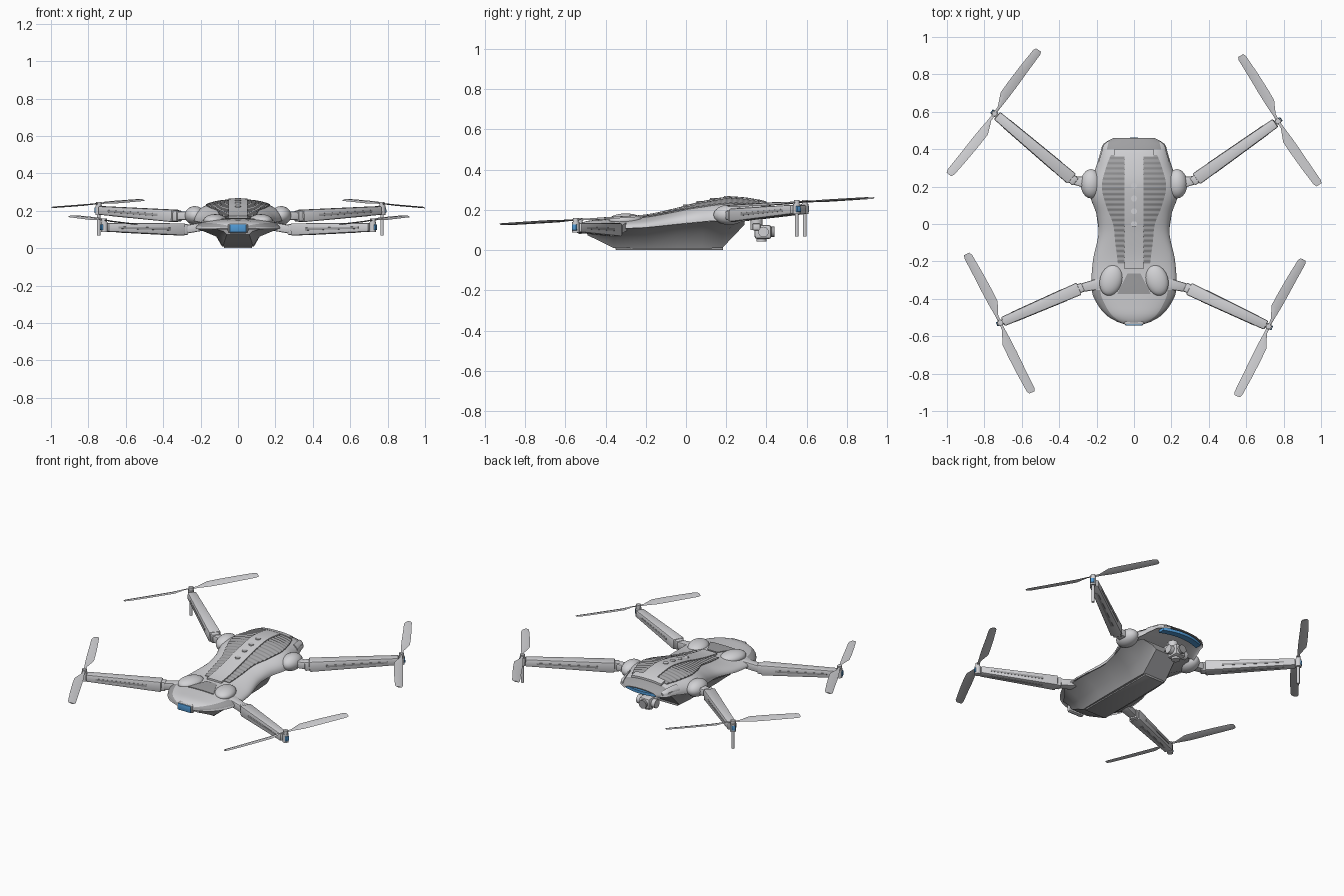
import bpy, bmesh, math
from mathutils import Vector, Matrix

if "Cube" in bpy.data.objects:
    bpy.data.objects.remove(bpy.data.objects["Cube"])


def material(name, r, g, b):
    m = bpy.data.materials.new(name)
    m.use_nodes = True
    m.diffuse_color = (r, g, b, 1)
    m.node_tree.nodes["Principled BSDF"].inputs["Base Color"].default_value = (r, g, b, 1)
    return m


SHELL = material("light grey shell", .64, .64, .66)
GREY = material("mid grey trim", .35, .35, .36)
BLUE = material("blue light", .08, .32, .66)


def finish(name, bm, mats, rule=None):
    bmesh.ops.recalc_face_normals(bm, faces=bm.faces)
    if rule:
        for f in bm.faces:
            f.material_index = rule(f.calc_center_median())
    me = bpy.data.meshes.new(name)
    bm.to_mesh(me)
    bm.free()
    for m in mats:
        me.materials.append(m)
    ob = bpy.data.objects.new(name, me)
    bpy.context.collection.objects.link(ob)
    bpy.ops.object.select_all(action='DESELECT')
    ob.select_set(True)
    bpy.context.view_layer.objects.active = ob
    bpy.ops.object.shade_smooth_by_angle(angle=math.radians(35))


def loft(name, rings, mats, rule=None):
    bm = bmesh.new()
    rows = [[bm.verts.new(p) for p in ring] for ring in rings]
    n = len(rows[0])
    for a, b in zip(rows, rows[1:]):
        for i in range(n):
            j = (i + 1) % n
            bm.faces.new((a[i], a[j], b[j], b[i]))
    bm.faces.new(rows[0])
    bm.faces.new(rows[-1])
    finish(name, bm, mats, rule)


def frame(p0, p1):
    # local x runs from p0 to p1, local z stays as upright as possible
    x = (Vector(p1) - Vector(p0)).normalized()
    y = Vector((0, 0, 1)).cross(x).normalized()
    m = Matrix((x, y, x.cross(y))).transposed().to_4x4()
    m.translation = Vector(p0)
    return m


def beam(name, p0, p1, size0, size1, mat, bevel=.008):
    bm = bmesh.new()
    bmesh.ops.create_cube(bm, size=1)
    length = (Vector(p1) - Vector(p0)).length
    for v in bm.verts:
        w, h = size0 if v.co.x < 0 else size1
        v.co = Vector(((v.co.x + .5) * length, v.co.y * w, v.co.z * h))
    bmesh.ops.bevel(bm, geom=bm.edges[:], offset=bevel, segments=2, profile=.5, affect='EDGES')
    bm.transform(frame(p0, p1))
    finish(name, bm, [mat])


def rod(name, p0, p1, radius, mat):
    bm = bmesh.new()
    d = Vector(p1) - Vector(p0)
    bmesh.ops.create_cone(bm, cap_ends=True, segments=24, radius1=radius, radius2=radius, depth=d.length)
    rot = d.to_track_quat('Z', 'Y').to_matrix().to_4x4()
    bm.transform(Matrix.Translation((Vector(p0) + Vector(p1)) / 2) @ rot)
    finish(name, bm, [mat])


def dome(name, center, scale, turn, mat):
    bm = bmesh.new()
    bmesh.ops.create_uvsphere(bm, u_segments=32, v_segments=16, radius=1)
    bm.transform(Matrix.Translation(center) @ Matrix.Rotation(turn, 4, 'Z') @ Matrix.Diagonal((*scale, 1)))
    finish(name, bm, [mat])


# Body stations: y, half width, underside z, widest z, top z
BODY = [(-.54, .04, .088, .105, .122), (-.525, .085, .078, .105, .133), (-.49, .145, .07, .103, .145),
        (-.43, .195, .067, .103, .151), (-.36, .225, .07, .105, .156), (-.2, .22, .085, .112, .166),
        (-.05, .19, .1, .128, .198), (.05, .2, .112, .138, .225), (.15, .235, .122, .146, .246),
        (.22, .235, .125, .15, .255), (.3, .205, .13, .158, .25), (.38, .18, .145, .172, .235),
        (.43, .162, .15, .175, .217), (.46, .11, .155, .175, .2)]


def station(y, table=BODY):
    # smooth interpolation through the table
    k = max(i for i in range(len(table) - 1) if table[i][0] <= y or i == 0)
    a, b = table[k], table[k + 1]
    p, q = table[max(k - 1, 0)], table[min(k + 2, len(table) - 1)]
    h = b[0] - a[0]
    t = min(max((y - a[0]) / h, 0), 1)
    out = []
    for i in range(1, len(a)):
        m0 = (b[i] - p[i]) / (b[0] - p[0]) * h
        m1 = (q[i] - a[i]) / (q[0] - a[0]) * h
        out.append((1 + 2 * t) * (1 - t) ** 2 * a[i] + t * (1 - t) ** 2 * m0
                   + t * t * (3 - 2 * t) * b[i] + t * t * (t - 1) * m1)
    return out


POWER = 2.3


def top_z(x, y):
    w, zb, zm, zt = station(y)
    return zm + (zt - zm) * max(1 - abs(x / w) ** POWER, 0) ** (1 / POWER)


def body_ring(y, n=64):
    w, zb, zm, zt = station(y)
    ring = []
    for i in range(n):
        c, s = math.cos(math.tau * i / n), math.sin(math.tau * i / n)
        x = w * math.copysign(abs(c) ** (2 / POWER), c)
        ring.append((x, y, zm + ((zt if s > 0 else zb) - zm) * math.copysign(abs(s) ** (2 / POWER), s)))
    return ring


def body_color(c):
    w, zb, zm, zt = station(c.y)
    level = (c.z - zm) / (zt - zm)
    if c.y < -.35 and .25 < level < .68 and abs(c.x) > .05:
        return 1                                # groove round the nose
    return 1 if c.y > .405 and level > .2 else 0    # rear slope panel


loft("body_shell", [body_ring(-.54 + i / 64) for i in range(65)], [SHELL, GREY], body_color)


def patch(name, y0, y1, inner, outer, lift, mat, rows=24, cols=8, rib=0):
    # raised skin that follows the shell between two edge functions
    bm = bmesh.new()
    grid = []
    for r in range(rows + 1):
        y = y0 + (y1 - y0) * r / rows
        up = lift + (rib if r % 4 > 1 else 0)
        xs = [inner(y) + (outer(y) - inner(y)) * c / cols for c in range(cols + 1)]
        grid.append([bm.verts.new((x, y, top_z(x, y) + up)) for x in xs])
    for a, b in zip(grid, grid[1:]):
        for i in range(cols):
            bm.faces.new((a[i], a[i + 1], b[i + 1], b[i]))
    ext = bmesh.ops.extrude_face_region(bm, geom=bm.faces[:])
    for v in ext["geom"]:
        if isinstance(v, bmesh.types.BMVert):
            v.co.z -= lift + .012
    finish(name, bm, [mat])


# Ribbed grips, centre spine and nose panel
GRIP_EDGE = [(-.22, .085), (-.1, .1), (0, .112), (.1, .15), (.2, .172), (.3, .15), (.39, .115)]
for s, side in ((1, "left"), (-1, "right")):
    patch(side + "_grip", -.21, .37, lambda y: s * .05, lambda y: s * station(y, GRIP_EDGE)[0],
          .003, GREY, rows=84, rib=.004)
    patch(side + "_rear_corner", .33, .44, lambda y: s * (.135 + (.44 - y) * .25),
          lambda y: s * station(y)[0] * .97, .008, SHELL, rows=8)
patch("spine", -.24, .4, lambda y: -.05, lambda y: .05, .011, SHELL)
patch("spine_rear_bar", .36, .4, lambda y: -.105, lambda y: .105, .012, SHELL, rows=4)
patch("nose_panel", -.375, -.265, lambda y: -.035 + (y + .265) * .5, lambda y: .035 - (y + .265) * .5,
      .004, GREY, rows=8)
for i in range(4):
    y = i * .068
    z = top_z(0, y) + .01
    rod("status_button", (0, y, z - .005), (0, y, z + .005), .016, SHELL)

# Keel-shaped lower hull: y, bottom half width, bottom z
KEEL = [(-.49, .06, .074), (-.43, .07, .045), (-.36, .08, .01), (-.2, .085, .008), (-.05, .085, .008),
        (.08, .085, .008), (.18, .08, .01), (.29, .075, .125)]
hull_rings = []
for y, wb, zb in KEEL:
    w, under, wide, top = station(y)
    w *= .98 if -.4 < y < .2 else .85
    side = [(wb, zb), (wb + .25 * (w - wb), zb + .55 * (wide - zb)), (w, wide)]
    hull_rings.append([(x, y, z) for x, z in side] + [(-x, y, z) for x, z in reversed(side)])
loft("lower_hull", hull_rings, [GREY])
beam("sole_plate", (0, -.35, .008), (0, .185, .008), (.15, .016), (.14, .016), GREY, .005)

# Nose light in its housing and curved rear light
beam("nose_light_housing", (-.055, -.526, .106), (.055, -.526, .106), (.03, .052), (.03, .052), SHELL, .012)
beam("nose_light", (-.045, -.539, .106), (.045, -.539, .106), (.009, .042), (.009, .042), BLUE, .004)
loft("rear_light", [[(x, .452 - 1.6 * x * x + dy, .176 + dz) for dy, dz in
                     ((-.03, -.009), (.01, -.009), (.01, .009), (-.03, .009))]
                    for x in [-.14 + i * .02 for i in range(15)]], [BLUE])

# Camera and gimbal under the tail
rod("gimbal_mount", (0, .35, .1), (0, .35, .17), .03, SHELL)
beam("gimbal_yoke", (-.055, .35, .115), (.055, .35, .115), (.04, .035), (.04, .035), SHELL)
for s in (1, -1):
    rod("gimbal_motor", (s * .04, .385, .09), (s * .065, .385, .09), .026, SHELL)
beam("camera_housing", (0, .34, .09), (0, .425, .09), (.075, .07), (.075, .07), SHELL, .014)
rod("camera_lens", (0, .41, .09), (0, .44, .09), .026, GREY)
rod("lower_sensor", (0, .375, .043), (0, .375, .065), .025, SHELL)

# Blade outline: fraction of length, leading edge, trailing edge
BLADE = [(0, .007, -.007), (.1, .008, -.008), (.27, .038, -.013), (.45, .037, -.016),
         (.7, .032, -.018), (.96, .024, -.021), (1, .016, -.015)]


def propeller(name, hub, tips, spin):
    for tip in tips:
        end = Vector((*tip, hub.z + .06 * (tip[1] - hub.y)))
        m = frame(hub, end)
        length = (end - hub).length
        rings = []
        for f, lead, trail in BLADE:
            mid = (lead + trail) / 2
            rings.append([m @ Vector((f * length, spin * a, (a - mid) * .22 + dz)) for a, dz in
                          ((lead, 0), (mid, .004), (trail, 0), (mid, -.003))])
        loft(name + "_blade", rings, [SHELL])
    rod(name + "_hub", hub - Vector((0, 0, .012)), hub + Vector((0, 0, .01)), .014, SHELL)


# Arms: name, hinge, elbow, motor, height of propeller, blade tips, spin
ARMS = [("rear_left", (.23, .215, .175), (.325, .235, .172), (.77, .55, .203), .238, ((.57, .9), (.99, .21)), -1),
        ("rear_right", (-.23, .215, .175), (-.325, .235, .172), (-.745, .59, .203), .238, ((-.51, .93), (-.99, .265)), 1),
        ("front_left", (.14, -.31, .125), (.285, -.342, .1), (.72, -.548, .112), .15, ((.905, -.19), (.55, -.92)), 1),
        ("front_right", (-.14, -.31, .125), (-.285, -.342, .1), (-.715, -.528, .112), .15, ((-.895, -.16), (-.545, -.9)), -1)]
for name, hinge, elbow, motor, prop_z, tips, spin in ARMS:
    h, e, m = Vector(hinge), Vector(elbow), Vector(motor)
    s = math.copysign(1, h.x)
    if "rear" in name:
        dome(name + "_hinge", h, (.055, .078, .05), 0, SHELL)
        rod(name + "_foot", m + Vector((0, 0, -.135)), m, .009, SHELL)
    else:
        dome(name + "_hinge", (s * .122, -.3, .148), (.06, .085, .034), s * .3, SHELL)
    beam(name + "_link", h, e, (.065, .045), (.045, .045), SHELL)
    beam(name + "_elbow", e.lerp(m, -.03), e.lerp(m, .05), (.05, .058), (.05, .058), SHELL)
    beam(name + "_arm", e.lerp(m, .02), e.lerp(m, .97), (.07, .066), (.052, .046), SHELL, .008)
    beam(name + "_arm_side_slot", e.lerp(m, .2), e.lerp(m, .85), (.0695, .014), (.0575, .011), GREY, .001)
    low = Vector((0, 0, -.0025))
    beam(name + "_arm_lower_slot", e.lerp(m, .2) + low, e.lerp(m, .85) + low, (.016, .06), (.012, .047), GREY, .001)
    rod(name + "_motor", m - Vector((0, 0, .025)), Vector((m.x, m.y, prop_z - .01)), .018, SHELL)
    out = (m - e).normalized()
    beam(name + "_motor_light", m + out * .012, m + out * .021, (.026, .032), (.022, .028), BLUE, .002)
    propeller(name + "_propeller", Vector((m.x, m.y, prop_z)), tips, spin)
